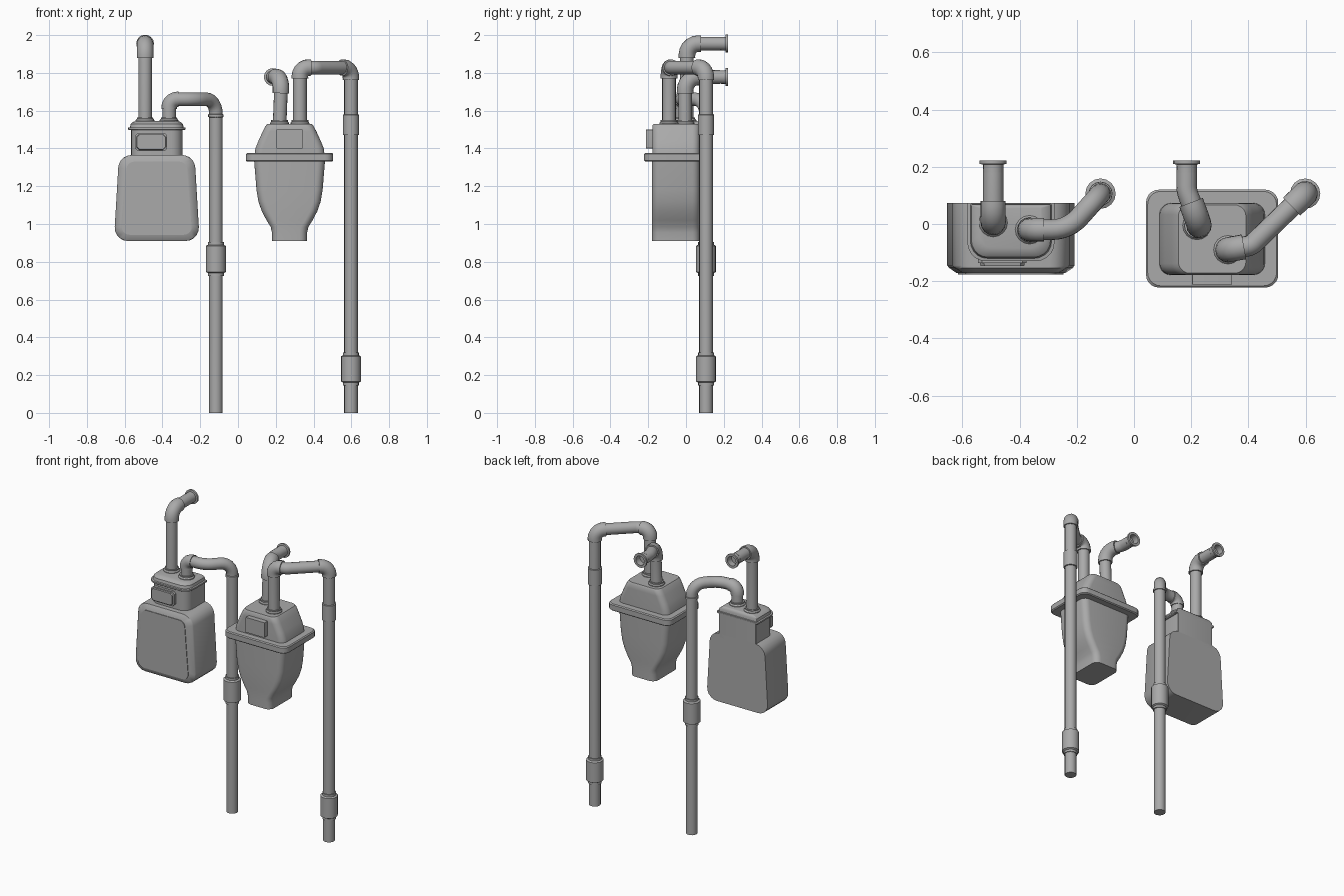
import bpy, bmesh, math
from mathutils import Vector

old = bpy.data.objects.get("Cube")
if old:
    bpy.data.objects.remove(old, do_unlink=True)

grey = bpy.data.materials.new("meter grey")
grey.use_nodes = True
colour = (0.4, 0.4, 0.4, 1)
grey.diffuse_color = colour
grey.node_tree.nodes["Principled BSDF"].inputs["Base Color"].default_value = colour


def loft(name, rings, angle=35):
    """Skin a list of equal-length rings and cap both ends."""
    bm = bmesh.new()
    loops = [[bm.verts.new(p) for p in ring] for ring in rings]
    n = len(loops[0])
    for a, b in zip(loops, loops[1:]):
        for i in range(n):
            j = (i + 1) % n
            bm.faces.new((a[i], a[j], b[j], b[i]))
    bm.faces.new(loops[0][::-1])
    bm.faces.new(loops[-1])
    bmesh.ops.recalc_face_normals(bm, faces=bm.faces)
    mesh = bpy.data.meshes.new(name)
    bm.to_mesh(mesh)
    bm.free()
    obj = bpy.data.objects.new(name, mesh)
    bpy.context.collection.objects.link(obj)
    mesh.materials.append(grey)
    bpy.ops.object.select_all(action='DESELECT')
    obj.select_set(True)
    bpy.context.view_layer.objects.active = obj
    bpy.ops.object.shade_smooth_by_angle(angle=math.radians(angle))
    return obj


def arc(a, p, b, r, seg):
    """Circular fillet of radius r at corner p between a and b."""
    u, v = (a - p).normalized(), (b - p).normalized()
    half = u.angle(v) / 2
    cut, w = r / math.tan(half), math.sin(half)
    s, e = p + u * cut, p + v * cut
    out = []
    for i in range(seg + 1):
        t = i / seg
        k0, k1, k2 = (1 - t) ** 2, 2 * w * t * (1 - t), t * t
        out.append((s * k0 + p * k1 + e * k2) / (k0 + k1 + k2))
    return out


def outline(corners, radii, seg=5):
    """Closed polygon with rounded corners."""
    pts = [Vector(c) for c in corners]
    n = len(pts)
    return [q for i in range(n)
            for q in arc(pts[i - 1], pts[i], pts[(i + 1) % n], radii[i], seg)]


def rect(x, y0, y1, z, half, front, back):
    """Horizontal rounded rectangle with separate front and back corner radii."""
    return outline([(x - half, y0, z), (x + half, y0, z), (x + half, y1, z), (x - half, y1, z)],
                   [front, front, back, back])


def plate(x, z0, z1, y, low, high, r):
    """Upright rounded trapezoid facing the front."""
    return outline([(x - low, y, z0), (x + low, y, z0), (x + high, y, z1), (x - high, y, z1)], [r] * 4)


def sweep(name, path, radii, sides=16):
    """Round tube along a path; one radius per point."""
    rings, normal = [], None
    for i, p in enumerate(path):
        d = path[min(i + 1, len(path) - 1)] - path[max(i - 1, 0)]
        d.normalize()
        normal = d.orthogonal() if normal is None else normal - d * normal.dot(d)
        normal.normalize()
        side = d.cross(normal)
        rings.append([p + radii[i] * (normal * math.cos(t) + side * math.sin(t))
                      for t in (math.tau * k / sides for k in range(sides))])
    return loft(name, rings)


def pipe(name, points, bends, r=0.036):
    """Pipe through points, each inner corner filleted by its bend radius."""
    pts = [Vector(p) for p in points]
    path = [pts[0]]
    for a, p, b, bend in zip(pts, pts[1:], pts[2:], bends):
        path += arc(a, p, b, bend, 6)
    path.append(pts[-1])
    return sweep(name, path, [r] * len(path))


def elbow(name, a, p, b, bend, lip=0.015, r=0.044):
    """Thicker fitting around one corner, with short straight lips."""
    a, p, b = Vector(a), Vector(p), Vector(b)
    path = arc(a, p, b, bend, 5)
    path = [path[0] + (a - p).normalized() * lip] + path + [path[-1] + (b - p).normalized() * lip]
    return sweep(name, path, [r] * len(path))


def lathe(name, x, y, profile):
    """Upright turned part from (height, radius) pairs."""
    rings = [[Vector((x + r * math.cos(t), y + r * math.sin(t), z))
              for t in (math.tau * k / 16 for k in range(16))] for z, r in profile]
    return loft(name, rings)


def flange(name, x, z):
    """Hollow flared end facing the back."""
    prof = [(.16, .035), (.208, .036), (.21, .047), (.222, .047), (.222, .031), (.175, .031)]
    rings = [[Vector((x + r * math.cos(t), y, z + r * math.sin(t)))
              for t in (math.tau * k / 16 for k in range(16))] for y, r in prof]
    return loft(name, rings)


def sleeve(name, x, y, z0, z1, r=0.053):
    lathe(name, x, y, [(z0 - .015, .042), (z0, .042), (z0 + .006, r),
                       (z1 - .006, r), (z1, .042), (z1 + .015, .042)])


# Right-hand meter: pressed case with raised front panel
cx = -0.43
loft("right_meter_case", [plate(cx, .91, 1.365, y, .227 - d, .2 - d, .07 - d / 2)
                          if d < .02 else plate(cx, .91 + d, 1.365 - d, y, .223 - d, .192 - d, .05)
                          for y, d in ((.073, 0), (-.145, 0), (-.153, .006), (-.172, .03))])
loft("right_meter_panel", [plate(cx, .943, 1.33, y, .188, .157, .04) for y in (-.16, -.176)])

# Neck and lid
loft("right_meter_neck", [rect(cx, -.12, .073, z, .136, .06, .004) for z in (1.34, 1.5)])
loft("right_meter_lid", [rect(cx, -.13 + d, .073 - d / 3, z, .152 - d, .065 - d / 2, .004)
                         for z, d in ((1.497, .004), (1.5, 0), (1.51, 0), (1.512, .01),
                                      (1.53, .014), (1.54, .025), (1.546, .045))])

# Dial box with chamfered face
loft("right_meter_dial", [outline([(-.46 + sx * (.085 - d), y, 1.434 + sz * (.048 - d))
                                   for sx, sz in ((-1, -1), (1, -1), (1, 1), (-1, 1))], [.014] * 4, 1)
                          for y, d in ((-.11, 0), (-.136, 0), (-.137, .007), (-.147, .009))])

# Right-hand meter outlet pipe, turning to the back
a, b, c = (-.492, .005, 1.54), (-.492, .005, 1.955), (-.492, .18, 1.955)
pipe("right_outlet_pipe", (a, b, c), [.06])
elbow("right_outlet_elbow", a, b, c, .06)
flange("right_outlet_flange", -.492, 1.955)
lathe("right_outlet_collar", -.492, .005, [(1.53, .05), (1.55, .05), (1.558, .043), (1.565, .043)])

# Right-hand meter inlet pipe, arching over to its riser
a, b, c, d = (-.365, -.02, 1.54), (-.365, -.02, 1.66), (-.23, -.02, 1.66), (-.117, .106, 1.66)
pipe("right_inlet_pipe", (a, b, c, d, (-.117, .106, 0)), [.045, .13, .075])
elbow("right_inlet_elbow", a, b, c, .045, .006, .041)
lathe("right_inlet_collar", -.365, -.02, [(1.53, .05), (1.55, .05), (1.558, .043), (1.565, .043)])
lathe("right_riser_collar", -.117, .106, [(1.565, .036), (1.567, .041), (1.58, .041), (1.582, .036)])
sleeve("right_riser_sleeve", -.117, .106, .74, .89)

# Left-hand meter: tapering bowl, rim and domed cover
cx = 0.273
loft("left_meter_bowl", [rect(cx, -.18, .073, z, w, .04, .04) for z, w in
                         ((.91, .092), (.955, .093), (.985, .1), (1.02, .122), (1.07, .148),
                          (1.12, .165), (1.18, .175), (1.34, .188))])
loft("left_meter_rim", [rect(cx, -.222 + d, .12 - d, z, .231 - d, .045, .045) for z, d in
                        ((1.33, .006), (1.336, 0), (1.37, 0), (1.376, .006))])
loft("left_meter_cover", [rect(cx, -.178 + d, .073 - d, z, w, .04, .04) for z, w, d in
                          ((1.36, .186, 0), (1.4, .181, 0), (1.44, .165, 0), (1.49, .142, 0),
                           (1.52, .126, 0), (1.53, .118, .006))])
loft("left_meter_dial", [plate(cx, 1.4, 1.5, y, .07, .07, .003) for y in (-.16, -.211)])

# Left-hand meter outlet pipe, turning to the back
a, b, c = (.22, -.005, 1.52), (.23, -.005, 1.778), (.184, .115, 1.778)
pipe("left_outlet_pipe", (a, b, c, (.184, .18, 1.778)), [.07, .1])
elbow("left_outlet_elbow", a, b, c, .07)
flange("left_outlet_flange", .184, 1.778)
lathe("left_outlet_collar", .22, -.005, [(1.52, .05), (1.535, .05), (1.542, .044), (1.55, .044)])

# Left-hand meter inlet pipe, crossing diagonally to its riser
a, b, c, d, e = ((.328, -.09, 1.52), (.328, -.09, 1.828), (.41, -.075, 1.828),
                 (.598, .106, 1.828), (.598, .106, 0))
pipe("left_inlet_pipe", (a, b, c, d, e), [.045, .05, .055])
elbow("left_inlet_elbow", a, b, c, .045, .012)
elbow("left_riser_elbow", c, d, e, .055, .01)
lathe("left_inlet_collar", .328, -.09, [(1.52, .05), (1.535, .05), (1.542, .044), (1.55, .044)])
lathe("left_riser_coupling", .598, .106, [(1.47, .036), (1.472, .043), (1.578, .043), (1.58, .036)])
sleeve("left_riser_sleeve", .598, .106, .16, .305)
